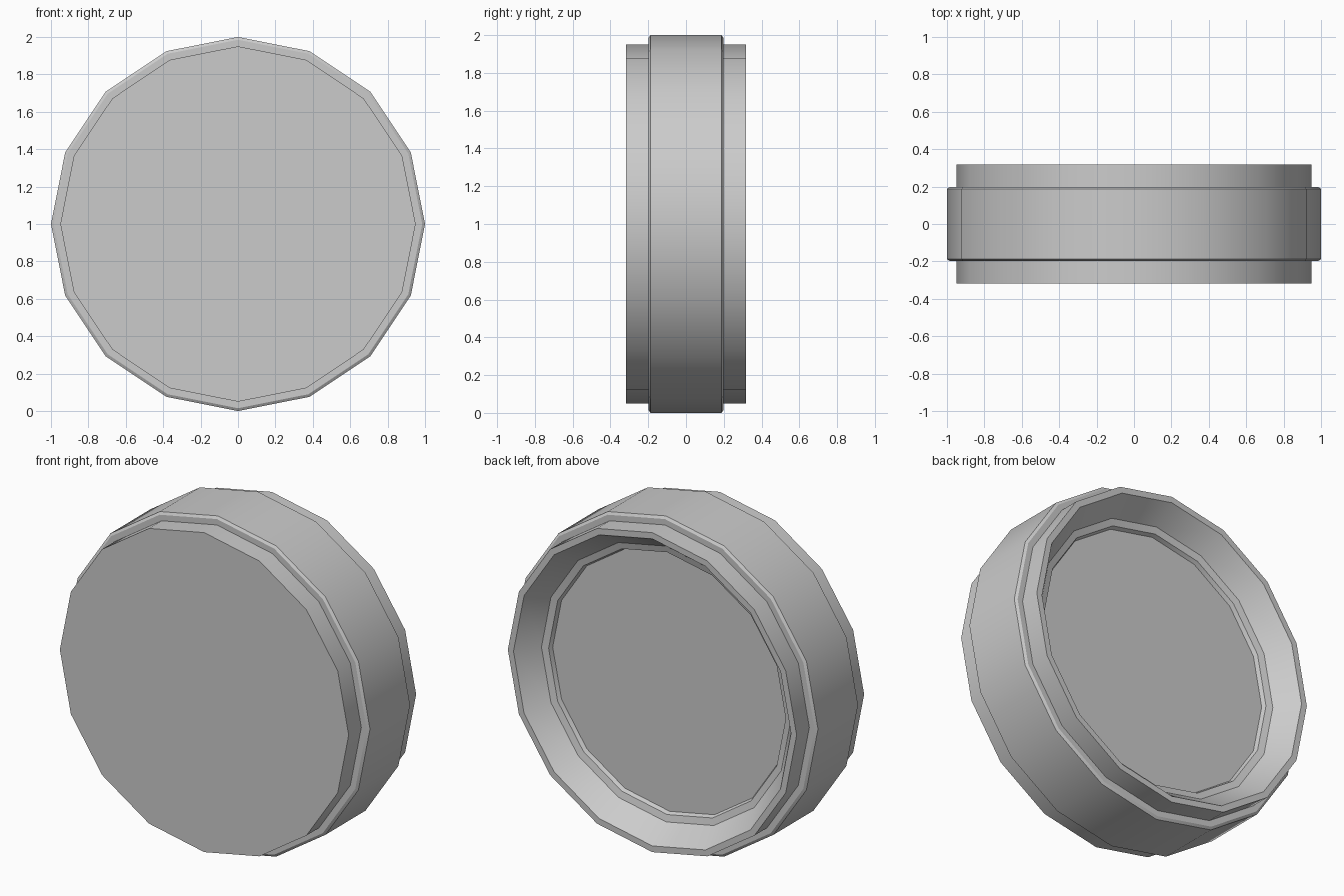
import bpy, bmesh, math

if "Cube" in bpy.data.objects:
    bpy.data.objects.remove(bpy.data.objects["Cube"])

SIDES = 16

# Cross-section as (radius, y), from the front face round to the recessed back
PROFILE = [
    (0.95, -0.317), (0.95, -0.198),                                # front flange
    (0.985, -0.198), (1.0, -0.188), (1.0, 0.188), (0.985, 0.198),  # wide middle band
    (0.95, 0.198), (0.95, 0.317),                                  # back flange
    (0.913, 0.317), (0.82, 0.187), (0.78, 0.177), (0.77, 0.153),   # lip and recess
]


def lathe(name, profile):
    bm = bmesh.new()
    rings = []
    for r, y in profile:
        rings.append([bm.verts.new((r * math.sin(2 * math.pi * i / SIDES), y,
                                    1 + r * math.cos(2 * math.pi * i / SIDES)))
                      for i in range(SIDES)])
    for a, b in zip(rings, rings[1:]):
        for i in range(SIDES):
            j = (i + 1) % SIDES
            bm.faces.new((a[i], a[j], b[j], b[i]))
    # Flat front face and recess floor
    bm.faces.new(rings[0])
    bm.faces.new(rings[-1])
    bmesh.ops.recalc_face_normals(bm, faces=bm.faces)
    mesh = bpy.data.meshes.new(name)
    bm.to_mesh(mesh)
    bm.free()
    obj = bpy.data.objects.new(name, mesh)
    bpy.context.collection.objects.link(obj)
    return obj


wheel = lathe("round_cap", PROFILE)
bpy.context.view_layer.objects.active = wheel
wheel.select_set(True)
bpy.ops.object.shade_smooth_by_angle(angle=math.radians(30))
